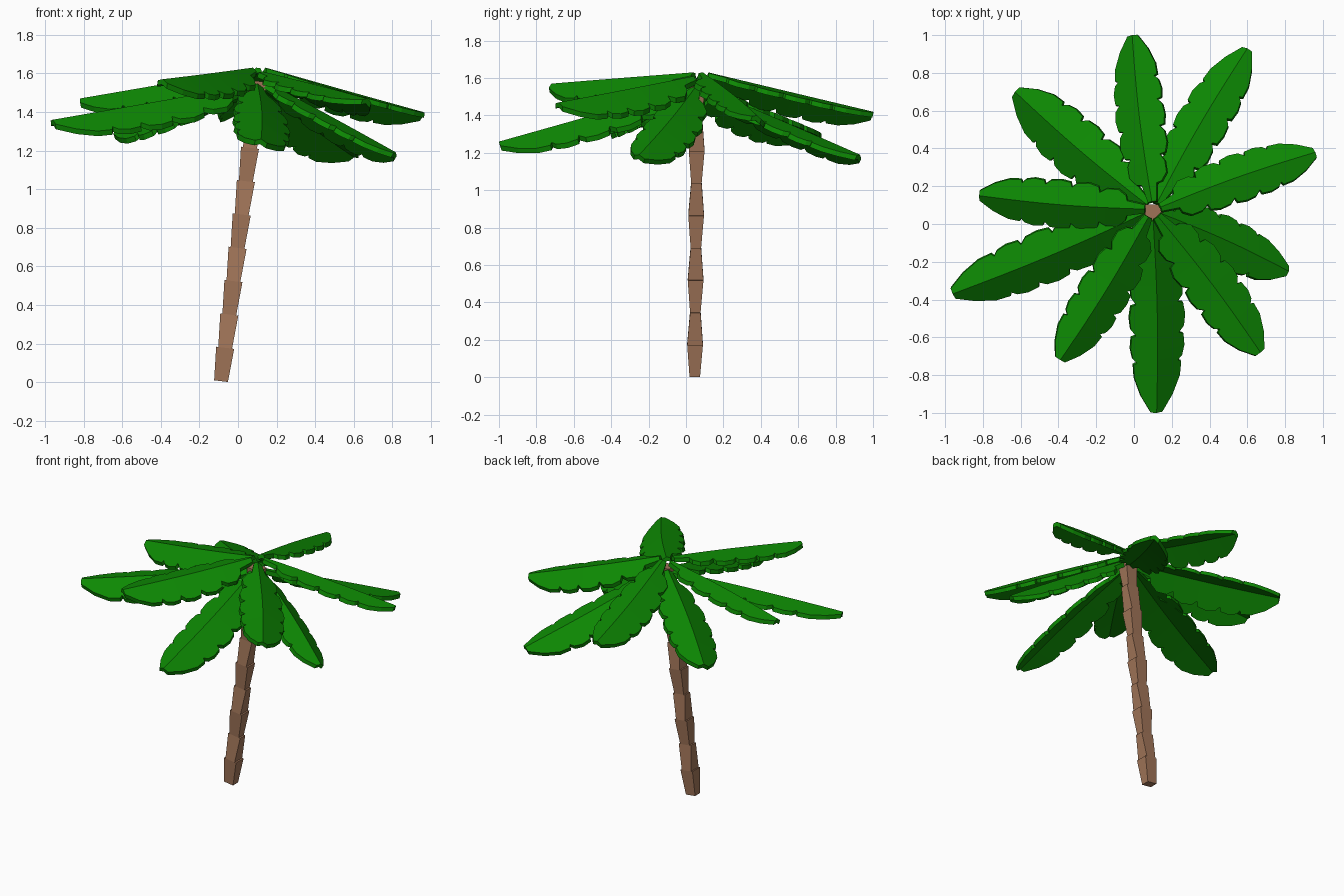
import bpy
import bmesh
from mathutils import Vector, Matrix
from math import radians, sin, pi

if "Cube" in bpy.data.objects:
    bpy.data.objects.remove(bpy.data.objects["Cube"])


def material(name, rgb):
    m = bpy.data.materials.new(name)
    m.diffuse_color = (*rgb, 1)
    m.use_nodes = True
    m.node_tree.nodes["Principled BSDF"].inputs["Base Color"].default_value = m.diffuse_color
    return m


BROWN = material("bark_brown", (0.36, 0.18, 0.10))
GREEN = material("leaf_green", (0.004, 0.25, 0.001))


def loft(name, strips, mat):
    """Each strip is a list of rings; rings are bridged and the ends capped."""
    bm = bmesh.new()
    for rings in strips:
        vs = [[bm.verts.new(p) for p in ring] for ring in rings]
        n = len(vs[0])
        for a, b in zip(vs, vs[1:]):
            for i in range(n):
                j = (i + 1) % n
                bm.faces.new((a[i], a[j], b[j], b[i]))
        bm.faces.new(vs[0])
        bm.faces.new(vs[-1])
    bmesh.ops.recalc_face_normals(bm, faces=bm.faces)
    me = bpy.data.meshes.new(name)
    bm.to_mesh(me)
    bm.free()
    me.materials.append(mat)
    ob = bpy.data.objects.new(name, me)
    bpy.context.collection.objects.link(ob)
    return ob


# Leaning trunk: stacked four-sided segments flaring upward
foot, crown = Vector((-0.088, 0.047, 0.005)), Vector((0.105, 0.06, 1.56))
axis = (crown - foot).normalized()
depth = Vector((0, 1, 0))
side = depth.cross(axis).normalized()
SEGMENTS = 9


def trunk_ring(t, hx, hy):
    c = foot.lerp(crown, t)
    return [c + side * hx * sx + depth * hy * sy
            for sx, sy in ((-1, -1), (1, -1), (1, 1), (-1, 1))]


segments = []
for i in range(SEGMENTS):
    y0, y1 = (0.028, 0.042) if i % 2 == 0 else (0.042, 0.028)
    segments.append([trunk_ring(i / SEGMENTS, 0.036, y0),
                     trunk_ring((i + 1) / SEGMENTS, 0.047, y1)])
loft("trunk", segments, BROWN)

# Scalloped leaf outline: (fraction of length, half width)
OUTLINE = [(0, .025), (.11, .045), (.12, .075), (.17, .11), (.24, .11),
           (.28, .088), (.29, .12), (.35, .138), (.42, .132),
           (.45, .108), (.46, .135), (.52, .145), (.58, .138),
           (.61, .112), (.62, .135), (.68, .14), (.73, .128),
           (.75, .107), (.76, .124), (.83, .118), (.92, .082), (1, .03)]
THICK = 0.028

# Leaves: tip x, tip y, tip z, base z, width factor, roll in degrees
# (all twist the same way, like a pinwheel)
LEAVES = [(-0.01, 1.00, 1.42, 1.63, 0.92, -15),
          (0.60, 0.93, 1.19, 1.54, 0.95, -15),
          (0.96, 0.38, 1.40, 1.63, 0.90, -15),
          (0.82, -0.25, 1.19, 1.56, 0.95, -19),
          (0.67, -0.68, 1.47, 1.61, 1.00, -14),
          (0.12, -1.00, 1.26, 1.55, 1.02, -12),
          (-0.39, -0.72, 1.57, 1.63, 0.95, -14),
          (-0.96, -0.37, 1.36, 1.54, 1.00, -14),
          (-0.82, 0.15, 1.47, 1.62, 0.90, -14),
          (-0.63, 0.70, 1.31, 1.56, 1.08, -12)]
CENTRE = Vector((0.10, 0.075, 0))

for k, (x, y, z, zb, wide, roll) in enumerate(LEAVES):
    out = (Vector((x, y, 0)) - CENTRE).normalized()
    base = CENTRE + out * 0.045 + Vector((0, 0, zb))
    tip = Vector((x, y, z))
    along = (tip - base).normalized()
    flat = Vector((0, 0, 1)).cross(along).normalized()
    across = Matrix.Rotation(radians(roll), 3, along) @ flat
    up = along.cross(across)
    rings = []
    for t, w in OUTLINE:
        # slight sideways bow; the low half is a little wider
        c = base.lerp(tip, t) + flat * 0.013 * sin(pi * t)
        lo, hi = w * wide * 1.13, w * wide * 0.93
        # folded roof section: edges hang below the midrib
        top = [c - across * hi - up * hi * 0.45, c,
               c + across * lo - up * lo * 0.45]
        rings.append(top + [p - up * THICK for p in reversed(top)])
    loft(f"leaf_{k + 1}", [rings], GREEN)
